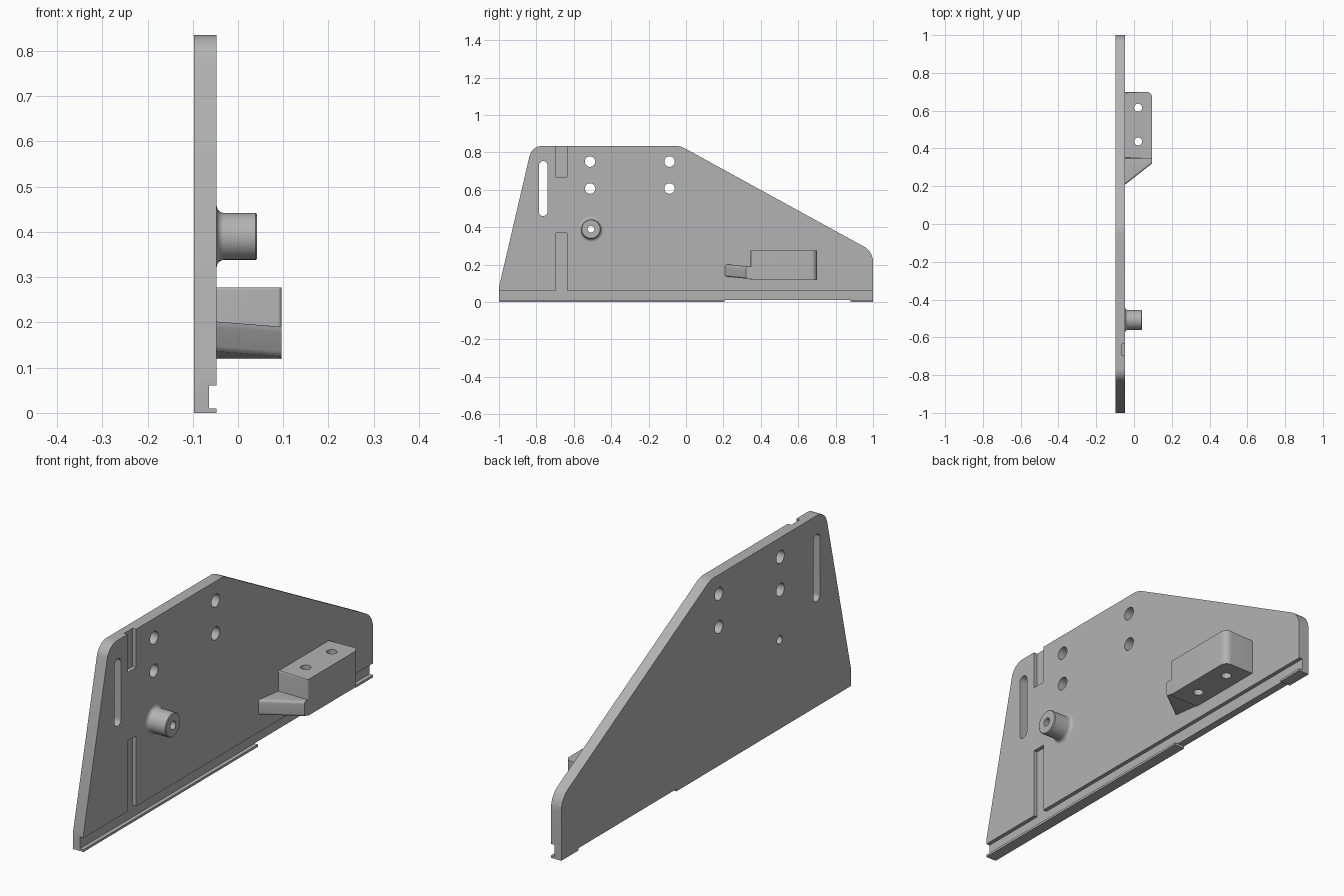
import bpy, bmesh, math
from mathutils import Vector

if "Cube" in bpy.data.objects:
    bpy.data.objects.remove(bpy.data.objects["Cube"])

X0, X1, XG = -0.097, -0.047, -0.064   # plate back, plate front, groove floor
XB = 0.096                            # outer face of the block

grey = bpy.data.materials.new("plain grey")
grey.diffuse_color = (0.45, 0.45, 0.45, 1)
grey.use_nodes = True
grey.node_tree.nodes["Principled BSDF"].inputs["Base Color"].default_value = grey.diffuse_color


def finish(name, bm):
    bmesh.ops.recalc_face_normals(bm, faces=bm.faces)
    me = bpy.data.meshes.new(name)
    bm.to_mesh(me)
    bm.free()
    me.materials.append(grey)
    ob = bpy.data.objects.new(name, me)
    bpy.context.collection.objects.link(ob)
    return ob


def rounded(corners, n=10):
    """Outline from (u, v, radius) corners, each rounded by an arc."""
    out = []
    for i, (u, v, r) in enumerate(corners):
        p = Vector((u, v))
        if r == 0:
            out.append((u, v))
            continue
        a = (Vector(corners[i - 1][:2]) - p).normalized()
        b = (Vector(corners[(i + 1) % len(corners)][:2]) - p).normalized()
        half = a.angle(b) / 2
        c = p + (a + b).normalized() * r / math.sin(half)
        s = p + a * r / math.tan(half) - c
        e = p + b * r / math.tan(half) - c
        total = s.angle_signed(e)
        for k in range(n + 1):
            t = -total * k / n
            out.append((c.x + s.x * math.cos(t) - s.y * math.sin(t),
                        c.y + s.x * math.sin(t) + s.y * math.cos(t)))
    return out


def prism_bm(pts, axis, a, b):
    """Extrude an outline: (y, z) along x, or (x, y) along z."""
    bm = bmesh.new()
    place = (lambda u, v, t: (t, u, v)) if axis == 'x' else (lambda u, v, t: (u, v, t))
    lo = [bm.verts.new(place(u, v, a)) for u, v in pts]
    hi = [bm.verts.new(place(u, v, b)) for u, v in pts]
    bm.faces.new(lo)
    bm.faces.new(hi)
    for i in range(len(pts)):
        j = (i + 1) % len(pts)
        bm.faces.new((lo[i], lo[j], hi[j], hi[i]))
    return bm


def prism(name, pts, axis, a, b):
    return finish(name, prism_bm(pts, axis, a, b))


def circle(u, v, r, n=32):
    return [(u + r * math.cos(2 * math.pi * k / n), v + r * math.sin(2 * math.pi * k / n)) for k in range(n)]


def rect(u0, u1, v0, v1):
    return [(u0, v0), (u1, v0), (u1, v1), (u0, v1)]


def activate(ob):
    bpy.ops.object.select_all(action='DESELECT')
    ob.select_set(True)
    bpy.context.view_layer.objects.active = ob


def cut(ob, pts, axis, a, b):
    cutter = prism("cutter", pts, axis, a, b)
    cutter.hide_render = True
    m = ob.modifiers.new("cut", 'BOOLEAN')
    m.operation, m.solver, m.object = 'DIFFERENCE', 'EXACT', cutter
    activate(ob)
    bpy.ops.object.modifier_apply(modifier=m.name)
    bpy.data.objects.remove(cutter)


def smooth(ob):
    activate(ob)
    bpy.ops.object.shade_smooth_by_angle(angle=math.radians(30))


# Side plate outline
plate = prism("side_plate", rounded([
    (-1, 0, 0), (1, 0, 0), (1, 0.27, 0.093), (-0.03, 0.835, 0.1),
    (-0.824, 0.835, 0.07), (-1, 0.08, 0)]), 'x', X0, X1)

# Grooves in the face and the shallow step under the plate
cut(plate, rect(-1.1, 1.1, 0.01, 0.061), 'x', XG, 0.1)
cut(plate, rect(-0.695, -0.636, 0.05, 0.369), 'x', XG, 0.1)
cut(plate, rect(-0.695, -0.636, 0.668, 0.9), 'x', XG, 0.1)
cut(plate, rect(0.205, 0.88, -0.1, 0.01), 'x', -0.2, 0.1)

# Through holes: four bolts, boss bore, long slot
for y in (-0.513, -0.088):
    for z in (0.607, 0.751):
        cut(plate, circle(y, z, 0.028), 'x', -0.2, 0.1)
cut(plate, circle(-0.508, 0.39, 0.018), 'x', -0.2, 0.1)
r = 0.0224
cut(plate, rounded([(-0.786, 0.46, r), (-0.741, 0.46, r), (-0.741, 0.754, r), (-0.786, 0.754, r)]),
    'x', -0.2, 0.1)
smooth(plate)

# Boss: turned tube with a fillet at its foot
f = 0.016
profile = [(X1, 0.018)]
profile += [(X1 + f * (1 - math.cos(t)), 0.052 + f * (1 - math.sin(t)))
            for t in [k * math.pi / 12 for k in range(7)]]
profile += [(0.039, 0.052), (0.042, 0.049), (0.042, 0.018)]
bm = bmesh.new()
N = 32
rings = [[bm.verts.new((x, y, z)) for y, z in circle(-0.508, 0.39, rad, N)] for x, rad in profile]
for i, ring in enumerate(rings):
    nxt = rings[(i + 1) % len(rings)]
    for k in range(N):
        j = (k + 1) % N
        bm.faces.new((ring[k], ring[j], nxt[j], nxt[k]))
smooth(finish("boss", bm))

# Mounting block with softened top edge and two vertical holes
bm = prism_bm(rounded([(X1, 0.346, 0), (XB, 0.346, 0.008), (XB, 0.70, 0.03), (X1, 0.70, 0)]),
              'z', 0.119, 0.277)
rim = [e for e in bm.edges if all(v.co.z > 0.27 for v in e.verts)
       and any(v.co.x > X1 + 0.001 for v in e.verts)]
bmesh.ops.bevel(bm, geom=rim, offset=0.006, segments=3, profile=0.5, affect='EDGES')
block = finish("mounting_block", bm)
for y in (0.437, 0.616):
    cut(block, circle(0.022, y, 0.021), 'z', 0, 0.5)
smooth(block)

# Sloping guide nose in front of the block, slanted in plan
nose_top = lambda y: 0.203 - 0.1 * (y - 0.21)
bm = prism_bm(rounded([(0.208, 0.137, 0.012), (0.35, 0.1225, 0), (0.35, nose_top(0.35), 0),
                       (0.208, 0.203, 0.012)], 5), 'x', X1, XB)
for v in bm.verts:
    if v.co.x > 0 and v.co.y < 0.34:
        v.co.y += 0.113
        v.co.z -= 0.0113
smooth(finish("guide_nose", bm))
